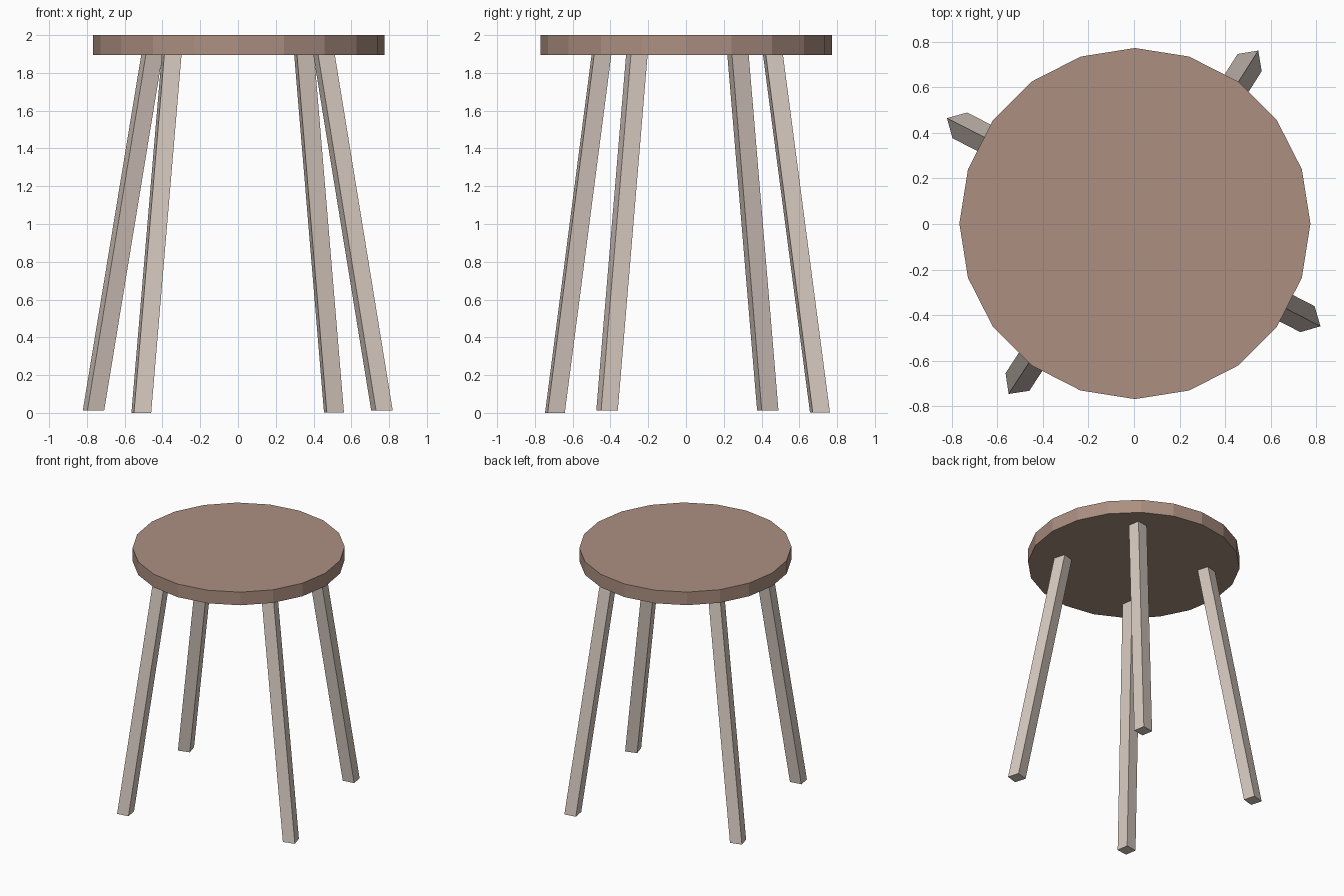
import bpy, bmesh, math
from mathutils import Vector

if "Cube" in bpy.data.objects:
    bpy.data.objects.remove(bpy.data.objects["Cube"])


def material(name, rgb):
    m = bpy.data.materials.new(name)
    m.diffuse_color = (*rgb, 1)
    m.use_nodes = True
    m.node_tree.nodes["Principled BSDF"].inputs["Base Color"].default_value = m.diffuse_color
    return m


seat_wood = material("brown seat wood", (0.413, 0.275, 0.219))
leg_wood = material("pale leg wood", (0.679, 0.591, 0.527))


def prism(name, bottom, top, radius, sides, turn, mat):
    """Flat-ended prism swept from bottom centre to top centre."""
    bm = bmesh.new()
    rings = []
    for centre in (bottom, top):
        rings.append([])
        for i in range(sides):
            a = turn + math.tau * i / sides
            offset = Vector((math.cos(a), math.sin(a), 0)) * radius
            rings[-1].append(bm.verts.new(Vector(centre) + offset))
    low, high = rings
    bm.faces.new(low[::-1])
    bm.faces.new(high)
    for i in range(sides):
        j = (i + 1) % sides
        bm.faces.new((low[i], low[j], high[j], high[i]))
    mesh = bpy.data.meshes.new(name)
    bm.to_mesh(mesh)
    bm.free()
    mesh.materials.append(mat)
    bpy.context.collection.objects.link(bpy.data.objects.new(name, mesh))


# Round seat with twenty flat sides
prism("seat", (0.004, 0.002, 1.895), (0.004, 0.002, 2.0), 0.771, 20, 0, seat_wood)

# Splayed square legs, each with one edge pointing outward: foot and top centres
legs = {
    "back_right_leg": ((0.508, 0.709, 0.003), (0.350, 0.460, 1.9)),
    "back_left_leg": ((-0.765, 0.433, 0.013), (-0.455, 0.275, 1.9)),
    "front_left_leg": ((-0.512, -0.694, 0.0), (-0.351, -0.447, 1.9)),
    "front_right_leg": ((0.762, -0.418, 0.013), (0.455, -0.260, 1.9)),
}
for name, (foot, head) in legs.items():
    prism(name, foot, head, 0.065, 4, math.atan2(foot[1], foot[0]), leg_wood)
